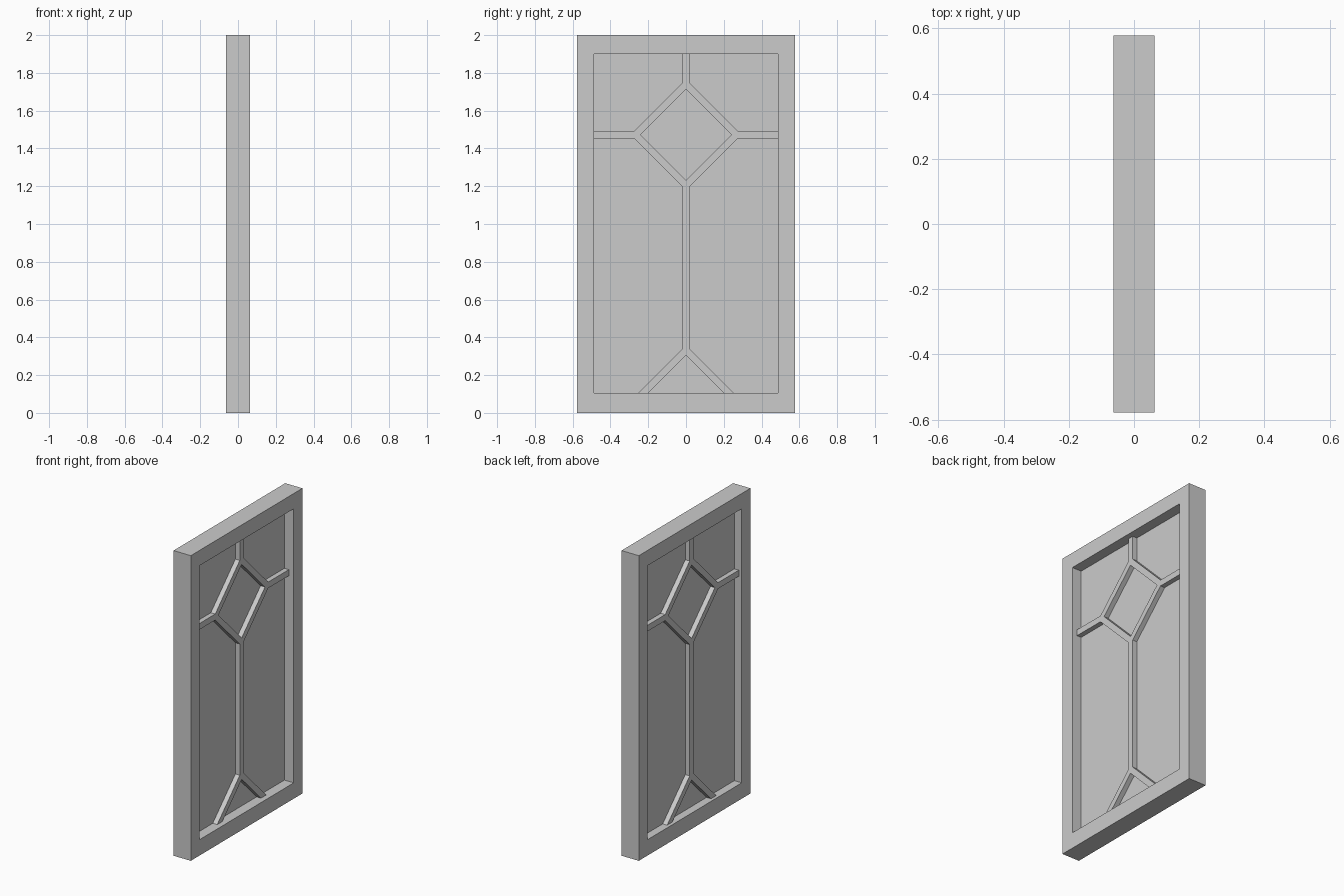
import bpy
import bmesh

cube = bpy.data.objects.get("Cube")
if cube:
    bpy.data.objects.remove(cube, do_unlink=True)

grey = bpy.data.materials.new("plain grey")
grey.use_nodes = True
grey.diffuse_color = (0.6, 0.6, 0.6, 1)
grey.node_tree.nodes["Principled BSDF"].inputs["Base Color"].default_value = (0.6, 0.6, 0.6, 1)


def make_slab(name, half_faces, x_min, x_max):
    """Mirror flat (y, z) faces across y, weld them and extrude along x."""
    bm = bmesh.new()
    for side in (1, -1):
        for pts in half_faces:
            bm.faces.new([bm.verts.new((x_min, side * y, z)) for y, z in pts])
    bmesh.ops.remove_doubles(bm, verts=bm.verts, dist=0.0005)
    bmesh.ops.recalc_face_normals(bm, faces=bm.faces)
    ext = bmesh.ops.extrude_face_region(bm, geom=bm.faces[:], use_keep_orig=True)
    moved = [g for g in ext["geom"] if isinstance(g, bmesh.types.BMVert)]
    bmesh.ops.translate(bm, verts=moved, vec=(x_max - x_min, 0, 0))
    bmesh.ops.recalc_face_normals(bm, faces=bm.faces)
    mesh = bpy.data.meshes.new(name)
    bm.to_mesh(mesh)
    bm.free()
    mesh.materials.append(grey)
    obj = bpy.data.objects.new(name, mesh)
    bpy.context.collection.objects.link(obj)
    return obj


# Main dimensions
HALF_W, HEIGHT, HALF_T = 0.578, 2.0, 0.0625
OPEN_W, OPEN_B, OPEN_T = 0.488, 0.104, 1.9
PANE_X, BAR_T = -0.007, 0.034

# Outer frame with mitred corners
make_slab("window_frame", [
    [(0, 0), (HALF_W, 0), (OPEN_W, OPEN_B), (0, OPEN_B)],
    [(HALF_W, 0), (HALF_W, HEIGHT), (OPEN_W, OPEN_T), (OPEN_W, OPEN_B)],
    [(HALF_W, HEIGHT), (0, HEIGHT), (0, OPEN_T), (OPEN_W, OPEN_T)],
], -HALF_T, HALF_T)

# Thin pane filling the opening
make_slab("window_pane", [
    [(0, OPEN_B), (OPEN_W, OPEN_B), (OPEN_W, OPEN_T), (0, OPEN_T)],
], PANE_X - 0.002, PANE_X + 0.002)

# Glazing bars: diamond, top bar, side bars, centre post and splayed legs
C, INNER, OUTER, H = 1.472, 0.241, 0.294, 0.02
SHOULDER = OUTER - H
APEX = OPEN_B + 0.2
FORK = APEX + 0.034
bars = [
    [(0, C + s * INNER), (H, C + s * SHOULDER), (SHOULDER, C + s * H), (INNER, C)]
    for s in (1, -1)
]
bars += [
    [(0, C + INNER), (0, OPEN_T), (H, OPEN_T), (H, C + SHOULDER)],
    [(INNER, C), (SHOULDER, C + H), (OPEN_W, C + H), (OPEN_W, C - H), (SHOULDER, C - H)],
    [(0, C - INNER), (H, C - SHOULDER), (H, FORK), (0, APEX)],
    [(0, APEX), (H, FORK), (H + FORK - OPEN_B, OPEN_B), (APEX - OPEN_B, OPEN_B)],
]
make_slab("glazing_bars", bars, PANE_X - BAR_T, PANE_X + BAR_T)
